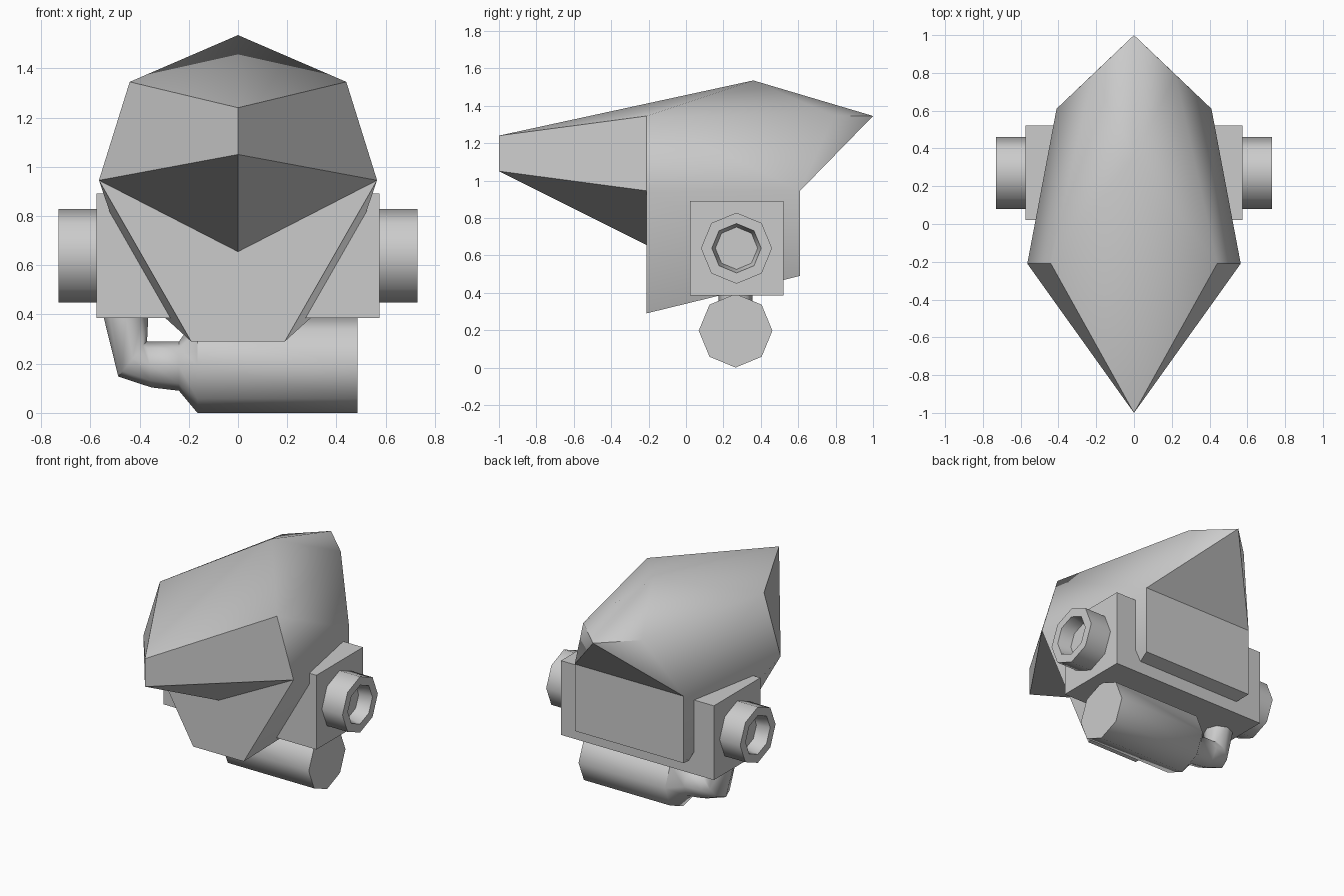
import bpy, bmesh, math
from mathutils import Vector

if "Cube" in bpy.data.objects:
    bpy.data.objects.remove(bpy.data.objects["Cube"])


def finish(name, bm, angle=None):
    """Weld, orient and turn a bmesh into a named object."""
    bmesh.ops.remove_doubles(bm, verts=bm.verts[:], dist=1e-4)
    bmesh.ops.recalc_face_normals(bm, faces=bm.faces[:])
    me = bpy.data.meshes.new(name)
    bm.to_mesh(me)
    bm.free()
    ob = bpy.data.objects.new(name, me)
    bpy.context.collection.objects.link(ob)
    if angle:
        bpy.ops.object.select_all(action='DESELECT')
        ob.select_set(True)
        bpy.context.view_layer.objects.active = ob
        bpy.ops.object.shade_smooth_by_angle(angle=math.radians(angle))
    return ob


def mirrored(name, pts, faces, angle=None):
    """Build the +x half from named points, plus its mirror image."""
    bm = bmesh.new()
    for s in (1, -1):
        v = {k: bm.verts.new((s * p[0], p[1], p[2])) for k, p in pts.items()}
        for f in faces.split():
            bm.faces.new([v[c] for c in f])
    return finish(name, bm, angle)


def loft_rings(name, rings, y, angle=40):
    """Eight-sided loft; each ring is (x, z, radius, tilt in degrees)."""
    bm = bmesh.new()
    prev = None
    loops = []
    for x, z, r, tilt in rings:
        t = math.radians(tilt)
        up = Vector((math.sin(t), 0, math.cos(t)))
        loop = []
        for i in range(8):
            a = math.tau * i / 8
            loop.append(bm.verts.new(Vector((x, y, z)) + up * (r * math.cos(a))
                                     + Vector((0, r * math.sin(a), 0))))
        if prev:
            for i in range(8):
                j = (i + 1) % 8
                bm.faces.new((prev[i], prev[j], loop[j], loop[i]))
        prev = loop
        loops.append(loop)
    bm.faces.new(loops[0])
    bm.faces.new(loops[-1])
    return finish(name, bm, angle)


# Faceted hood with pointed visor, overhanging back tip and tapered chin
points = {
    'a': (0, -1, 1.24), 'b': (0, -1, 1.05),            # visor tip
    'c': (.565, -.21, .945), 'd': (.44, -.21, 1.345),  # temple
    'e': (0, .36, 1.535),                              # peak
    'f': (.22, .79, 1.345), 'g': (0, 1, 1.345),        # back tip
    'h': (.41, .61, .945), 'k': (.41, .61, .49),       # back panel
    'm': (0, .61, .49), 'n': (0, .61, .945),
    'i': (0, -.21, .655),                              # under the visor
    'j': (.19, -.21, .29), 'l': (0, -.21, .29),        # chin
}
mirrored('hood', points,
         'ade abcd dchf dfe efg fhg ghn nhkm cib cjli chkj ljkm', 40)

# Block running across the body
bm = bmesh.new()
bmesh.ops.create_cube(bm, size=1)
for v in bm.verts:
    v.co = (v.co.x * 1.15, v.co.y * .5 + .272, v.co.z * .505 + .638)
finish('cross_block', bm)

# Hollow octagonal side ports
for side, s in (('right', 1), ('left', -1)):
    loft_rings(side + '_port', [(s * .56, .638, .19, 0), (s * .73, .638, .19, 0),
                                (s * .73, .638, .132, 0), (s * .64, .638, .113, 0)],
               .27, 50)

# Canister under the block, necking down into an elbow pipe
loft_rings('canister_and_pipe', [(.485, .197, .197, 0), (-.165, .197, .197, 0),
                                 (-.24, .19, .1, 0), (-.36, .197, .094, -5),
                                 (-.428, .22, .093, 39), (-.455, .385, .09, 90),
                                 (-.457, .42, .09, 90)], .265, 50)
